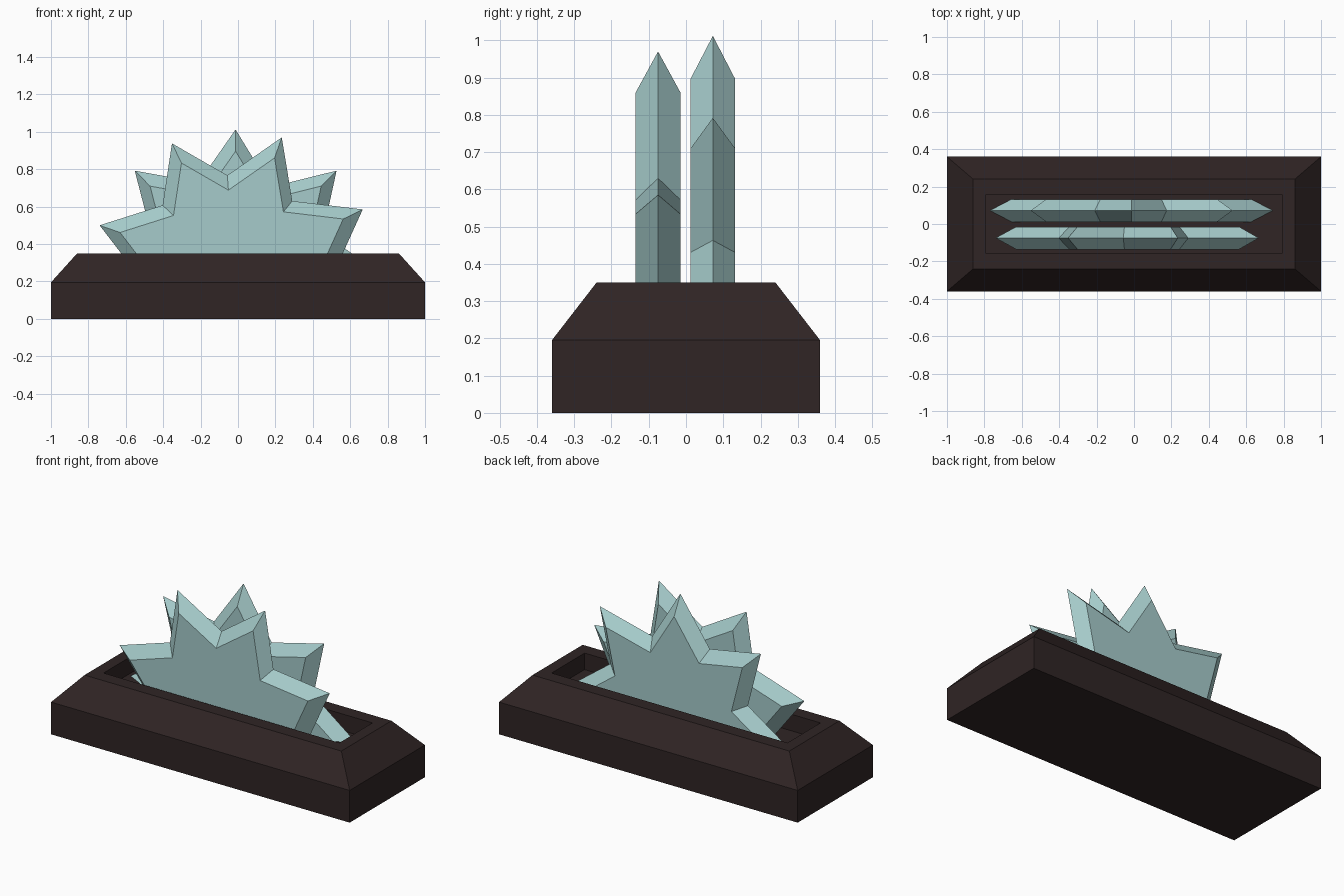
import bpy, bmesh

if "Cube" in bpy.data.objects:
    bpy.data.objects.remove(bpy.data.objects["Cube"])


def material(name, rgb):
    m = bpy.data.materials.new(name)
    m.diffuse_color = (*rgb, 1)
    m.use_nodes = True
    m.node_tree.nodes["Principled BSDF"].inputs["Base Color"].default_value = m.diffuse_color
    return m


dark = material("dark brown", (0.029, 0.018, 0.018))
teal = material("pale teal", (0.38, 0.60, 0.595))


def loft(name, rings, mat):
    """Join equal-length rings of points with quads and cap both ends."""
    bm = bmesh.new()
    loops = [[bm.verts.new(p) for p in ring] for ring in rings]
    n = len(loops[0])
    for a, b in zip(loops, loops[1:]):
        for i in range(n):
            j = (i + 1) % n
            bm.faces.new((a[i], a[j], b[j], b[i]))
    bm.faces.new(loops[0])
    bm.faces.new(loops[-1])
    bmesh.ops.recalc_face_normals(bm, faces=bm.faces)
    mesh = bpy.data.meshes.new(name)
    bm.to_mesh(mesh)
    bm.free()
    mesh.materials.append(mat)
    obj = bpy.data.objects.new(name, mesh)
    bpy.context.collection.objects.link(obj)
    return obj


def rect(x, y, z):
    return [(-x, -y, z), (x, -y, z), (x, y, z), (-x, y, z)]


# Base: block, chamfered shoulder, rim and sunken tray
loft("base", [rect(1, 0.36, 0), rect(1, 0.36, 0.195), rect(0.86, 0.24, 0.35),
              rect(0.79, 0.158, 0.35), rect(0.79, 0.158, 0.25)], dark)


# Half-star blades: wide ridge outline in the middle, smaller outline on both faces
def blade(name, outline, centre, y, half):
    cx, cz = centre
    face = [(cx + (x - cx) * 0.848, cz + (z - cz) * 0.848) for x, z in outline]
    rings = [[(x, yy, z) for x, z in pts]
             for pts, yy in ((face, y - half), (outline, y), (face, y + half))]
    return loft(name, rings, teal)


blade("front_blade",
      [(-0.54, 0.24), (-0.74, 0.50), (-0.403, 0.607), (-0.353, 0.938), (-0.057, 0.767),
       (0.234, 0.97), (0.29, 0.63), (0.667, 0.585), (0.51, 0.24)],
      (-0.02, 0.248), -0.075, 0.06)
blade("rear_blade",
      [(-0.77, 0.25), (-0.465, 0.455), (-0.552, 0.792), (-0.21, 0.73), (-0.013, 1.012),
       (0.175, 0.705), (0.527, 0.792), (0.455, 0.463), (0.742, 0.25)],
      (-0.013, 0.25), 0.072, 0.06)
